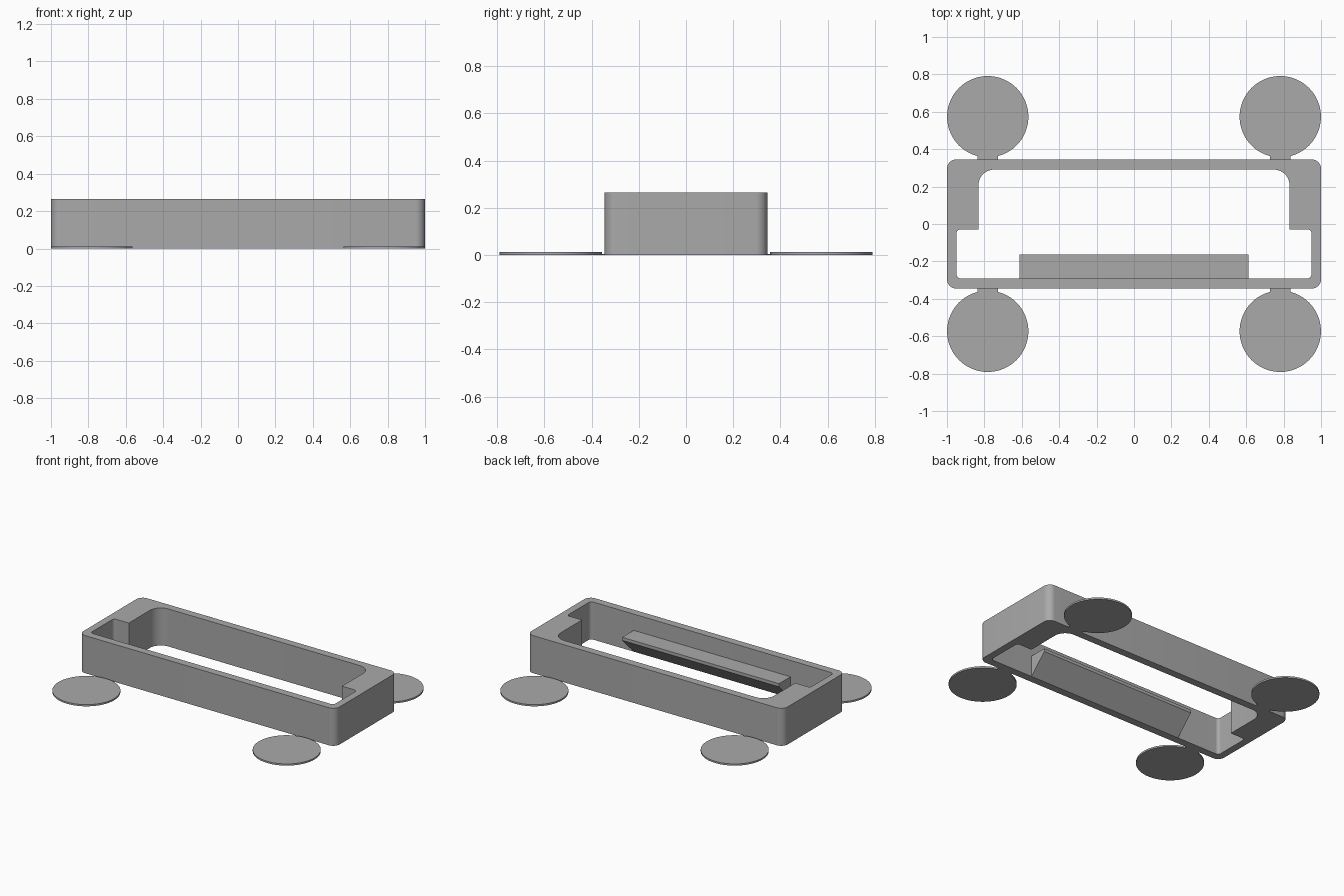
import bpy, bmesh
from math import radians
from mathutils import Vector

if "Cube" in bpy.data.objects:
    bpy.data.objects.remove(bpy.data.objects["Cube"], do_unlink=True)

grey = bpy.data.materials.new("plain grey")
grey.use_nodes = True
colour = (0.4, 0.4, 0.4, 1)
grey.diffuse_color = colour
grey.node_tree.nodes["Principled BSDF"].inputs["Base Color"].default_value = colour


def finish(name, bm):
    """Turn a bmesh into a named, shaded object."""
    bmesh.ops.recalc_face_normals(bm, faces=bm.faces)
    mesh = bpy.data.meshes.new(name)
    bm.to_mesh(mesh)
    bm.free()
    mesh.materials.append(grey)
    obj = bpy.data.objects.new(name, mesh)
    bpy.context.collection.objects.link(obj)
    bpy.ops.object.select_all(action="DESELECT")
    obj.select_set(True)
    bpy.context.view_layer.objects.active = obj
    bpy.ops.object.shade_smooth_by_angle(angle=radians(30))
    return obj


def rounded(corners, steps=10):
    """Closed outline through (x, y, radius) right-angle corners."""
    points = []
    for i, (x, y, r) in enumerate(corners):
        c = Vector((x, y, 0))
        if r == 0:
            points.append(c)
            continue
        to_prev = (Vector((*corners[i - 1][:2], 0)) - c).normalized()
        to_next = (Vector((*corners[(i + 1) % len(corners)][:2], 0)) - c).normalized()
        centre = c + (to_prev + to_next) * r
        start, end = -to_next, -to_prev
        points += [centre + start.slerp(end, k / steps) * r for k in range(steps + 1)]
    return points


def extrude(name, outlines, vector):
    """Fill one outline, or an outline with a hole, and extrude it."""
    bm = bmesh.new()
    edges = []
    for outline in outlines:
        verts = [bm.verts.new(p) for p in outline]
        edges += [bm.edges.new((verts[i - 1], verts[i])) for i in range(len(verts))]
    bmesh.ops.triangle_fill(bm, edges=edges, use_beauty=True)
    grown = bmesh.ops.extrude_face_region(bm, geom=bm.faces[:], use_keep_orig=True)
    moved = [g for g in grown["geom"] if isinstance(g, bmesh.types.BMVert)]
    bmesh.ops.translate(bm, verts=moved, vec=vector)
    return finish(name, bm)


# Frame: rounded box with a stepped opening
HALF_Y, WALL_Y, HEIGHT = 0.345, 0.291, 0.265
outer = [(-1, -HALF_Y, 0.05), (1, -HALF_Y, 0.05), (1, HALF_Y, 0.05), (-1, HALF_Y, 0.05)]
right_half = [(0.949, -WALL_Y, 0.022), (0.949, -0.029, 0.022),
              (0.832, -0.029, 0), (0.832, WALL_Y, 0.085)]
inner = right_half + [(-x, y, r) for x, y, r in reversed(right_half)]
extrude("frame", [rounded(outer), rounded(inner)], (0, 0, HEIGHT))

# Ledge along the inside of the front wall, sloped underneath
profile = [(-WALL_Y - 0.01, 0), (-WALL_Y, 0), (-0.163, 0.128),
           (-0.163, 0.15), (-WALL_Y - 0.01, 0.15)]
extrude("ledge", [[Vector((-0.612, y, z)) for y, z in profile]], (1.224, 0, 0))

# Corner pads with thin tabs joining them to the frame
for sx, side in ((1, "left"), (-1, "right")):
    for sy, end in ((1, "back"), (-1, "front")):
        bm = bmesh.new()
        bmesh.ops.create_cone(bm, cap_ends=True, segments=64, radius1=0.2175,
                              radius2=0.2175, depth=0.012)
        bmesh.ops.translate(bm, verts=bm.verts, vec=(0.782 * sx, 0.5735 * sy, 0.006))
        finish(f"{end}_{side}_pad", bm)

        x0, x1 = 0.782 * sx - 0.055, 0.782 * sx + 0.055
        y0, y1 = 0.335 * sy, 0.4 * sy
        tab = [Vector(p) for p in ((x0, y0, 0), (x1, y0, 0), (x1, y1, 0), (x0, y1, 0))]
        extrude(f"{end}_{side}_tab", [tab], (0, 0, 0.004))
